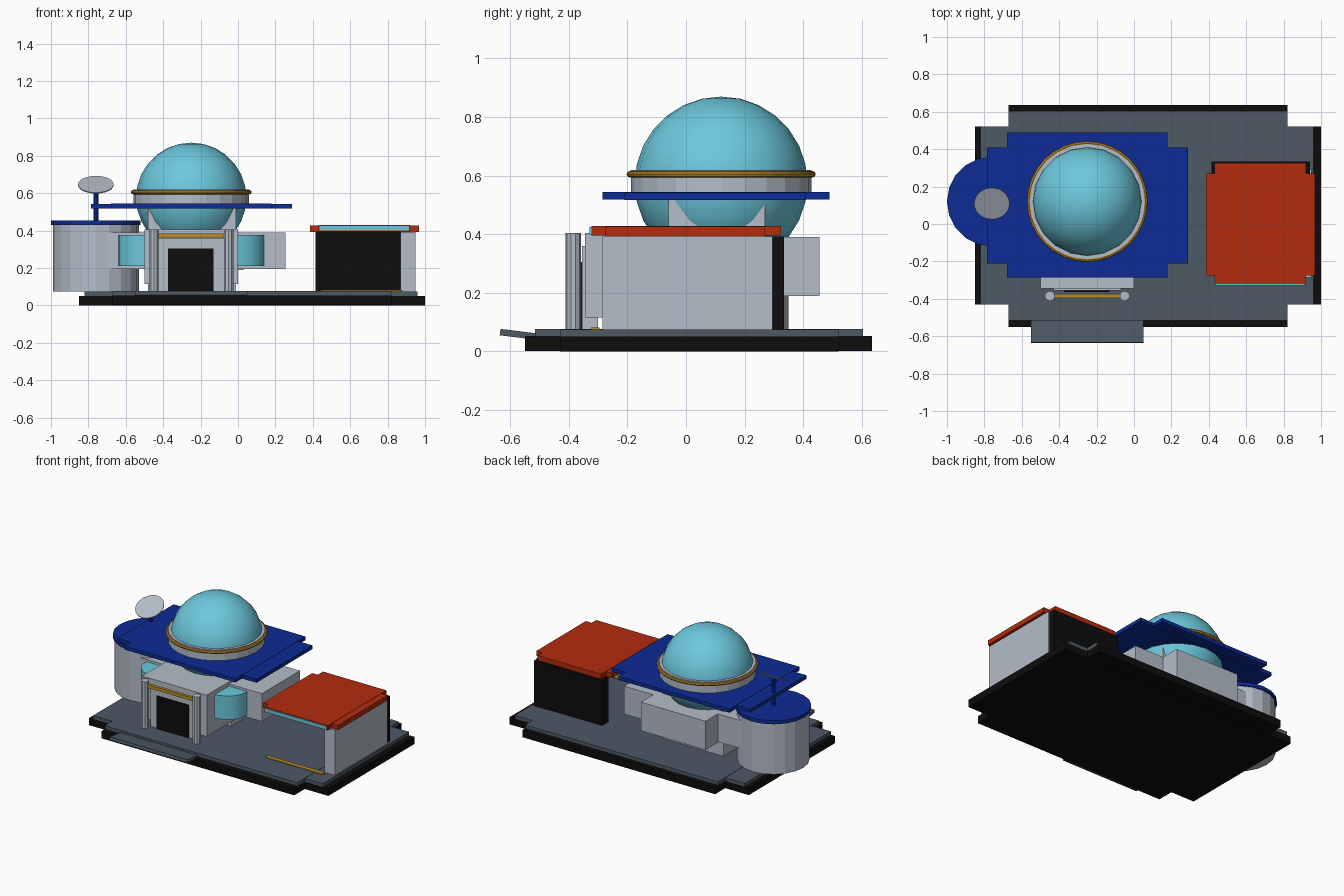
import bpy
import bmesh
import math
from mathutils import Matrix

if "Cube" in bpy.data.objects:
    bpy.data.objects.remove(bpy.data.objects["Cube"], do_unlink=True)


def material(name, rgb):
    m = bpy.data.materials.new(name)
    m.use_nodes = True
    m.diffuse_color = (*rgb, 1)
    m.node_tree.nodes["Principled BSDF"].inputs["Base Color"].default_value = (*rgb, 1)
    return m


GREY = material("pale grey", (0.46, 0.51, 0.58))
SLATE = material("slate", (0.075, 0.1, 0.13))
BLACK = material("black", (0.004, 0.004, 0.004))
BLUE = material("deep blue", (0.004, 0.024, 0.3))
RED = material("rust red", (0.45, 0.025, 0.004))
TEAL = material("sky teal", (0.15, 0.58, 0.72))
GOLD = material("gold", (0.5, 0.26, 0.025))


def finish(name, bm, mat, smooth=False):
    bmesh.ops.recalc_face_normals(bm, faces=bm.faces)
    mesh = bpy.data.meshes.new(name)
    bm.to_mesh(mesh)
    bm.free()
    mesh.materials.append(mat)
    ob = bpy.data.objects.new(name, mesh)
    bpy.context.collection.objects.link(ob)
    if smooth:
        bpy.ops.object.select_all(action="DESELECT")
        ob.select_set(True)
        bpy.context.view_layer.objects.active = ob
        bpy.ops.object.shade_smooth_by_angle(angle=math.radians(30))
    return ob


def box(name, xs, ys, zs, mat):
    bm = bmesh.new()
    bmesh.ops.create_cube(bm, size=1)
    for v in bm.verts:
        v.co = [sum(r) / 2 + c * (r[1] - r[0]) for c, r in zip(v.co, (xs, ys, zs))]
    return finish(name, bm, mat)


def cylinder(name, x, y, zs, r, mat, sides=16, smooth=False):
    bm = bmesh.new()
    bmesh.ops.create_cone(bm, cap_ends=True, segments=sides, radius1=r, radius2=r,
                          depth=zs[1] - zs[0],
                          matrix=Matrix.Translation((x, y, sum(zs) / 2)))
    return finish(name, bm, mat, smooth)


def notched_slab(name, wide, deep, zs, mat):
    # two overlapping boxes whose corners step in
    box(name + "_wide", *wide, zs, mat)
    box(name + "_deep", *deep, (zs[0] + 0.002, zs[1] + 0.002), mat)


# Platform and entry ramp
notched_slab("base", ((-0.85, 1.0), (-0.43, 0.52)), ((-0.67, 0.82), (-0.55, 0.635)),
             (0, 0.051), BLACK)
notched_slab("deck", ((-0.82, 0.96), (-0.43, 0.52)), ((-0.67, 0.82), (-0.515, 0.605)),
             (0.05, 0.075), SLATE)
ramp = box("ramp", (-0.55, 0.05), (-0.065, 0.065), (-0.011, 0.011), SLATE)
ramp.location = (0, -0.57, 0.058)
ramp.rotation_euler.x = math.radians(-7)

# Round tower with cap and dish
TX, CY = -0.76, 0.12
cylinder("tower", TX, CY, (0.075, 0.43), 0.23, GREY, 20)
cylinder("tower_cap", TX, CY, (0.43, 0.455), 0.24, BLUE, 20)
cylinder("dish_pole", TX, CY, (0.45, 0.64), 0.013, BLUE, 8)
dish = cylinder("dish", 0, 0, (-0.003, 0.003), 0.095, GREY, 24)
dish.location = (TX, CY - 0.01, 0.645)
dish.rotation_euler.x = math.radians(28)

# Main hall volumes
DX = -0.25
box("core", (-0.48, -0.01), (-0.06, 0.27), (0.075, 0.52), GREY)
box("front_block", (-0.5, 0), (-0.345, 0), (0.115, 0.405), GREY)
box("side_wings", (-0.755, 0.255), (-0.1, 0.32), (0.195, 0.39), GREY)
box("back_wing", (-0.47, 0.03), (0.1, 0.455), (0.19, 0.39), GREY)

# Wraparound window band
bm = bmesh.new()
right = [(0.39, -0.1), (0.385, -0.16), (0.36, -0.2), (0.32, -0.235), (0.25, -0.262)]
outline = right + [(-x, y) for x, y in reversed(right)]
face = bm.faces.new([bm.verts.new((DX + x, y, 0.21)) for x, y in outline])
ext = bmesh.ops.extrude_face_region(bm, geom=[face])
for v in ext["geom"]:
    if isinstance(v, bmesh.types.BMVert):
        v.co.z = 0.375
finish("window_band", bm, TEAL, True)

# Portico with door, columns and gold rail
box("portico_wall", (-0.43, -0.07), (-0.355, -0.3), (0.075, 0.36), GREY)
box("door", (-0.375, -0.13), (-0.363, -0.354), (0.075, 0.305), BLACK)
for side, x in (("right", -0.45), ("left", -0.05)):
    cylinder(side + "_column", x, -0.385, (0.075, 0.405), 0.027, GREY, 10)
box("gold_rail", (-0.43, -0.07), (-0.395, -0.375), (0.362, 0.385), GOLD)

# Hall roof, drum, gold ring and dome
notched_slab("hall_roof", ((-0.785, 0.29), (-0.21, 0.41)), ((-0.68, 0.18), (-0.285, 0.49)),
             (0.517, 0.542), BLUE)
cylinder("drum", DX, CY, (0.53, 0.62), 0.308, GREY, 24)
bpy.ops.mesh.primitive_torus_add(major_segments=32, minor_segments=8, major_radius=0.312,
                                 minor_radius=0.011, location=(DX, CY, 0.605))
ring = bpy.context.object
ring.name = "gold_ring"
ring.data.materials.append(GOLD)
bm = bmesh.new()
bmesh.ops.create_uvsphere(bm, u_segments=20, v_segments=14, radius=0.295,
                          matrix=Matrix.Translation((DX, CY, 0.575)))
finish("dome", bm, TEAL, True)

# Open shelter: back wall, side wall, red roof
box("shelter_back", (0.415, 0.94), (0.265, 0.335), (0.075, 0.392), BLACK)
box("shelter_side", (0.87, 0.95), (-0.285, 0.295), (0.075, 0.392), GREY)
notched_slab("shelter_roof", ((0.385, 0.968), (-0.275, 0.27)),
             ((0.43, 0.92), (-0.322, 0.325)), (0.393, 0.427), RED)
box("roof_sign_strip", (0.435, 0.915), (-0.329, -0.321), (0.4, 0.424), TEAL)
box("threshold", (0.44, 0.88), (-0.325, -0.295), (0.074, 0.082), GOLD)
